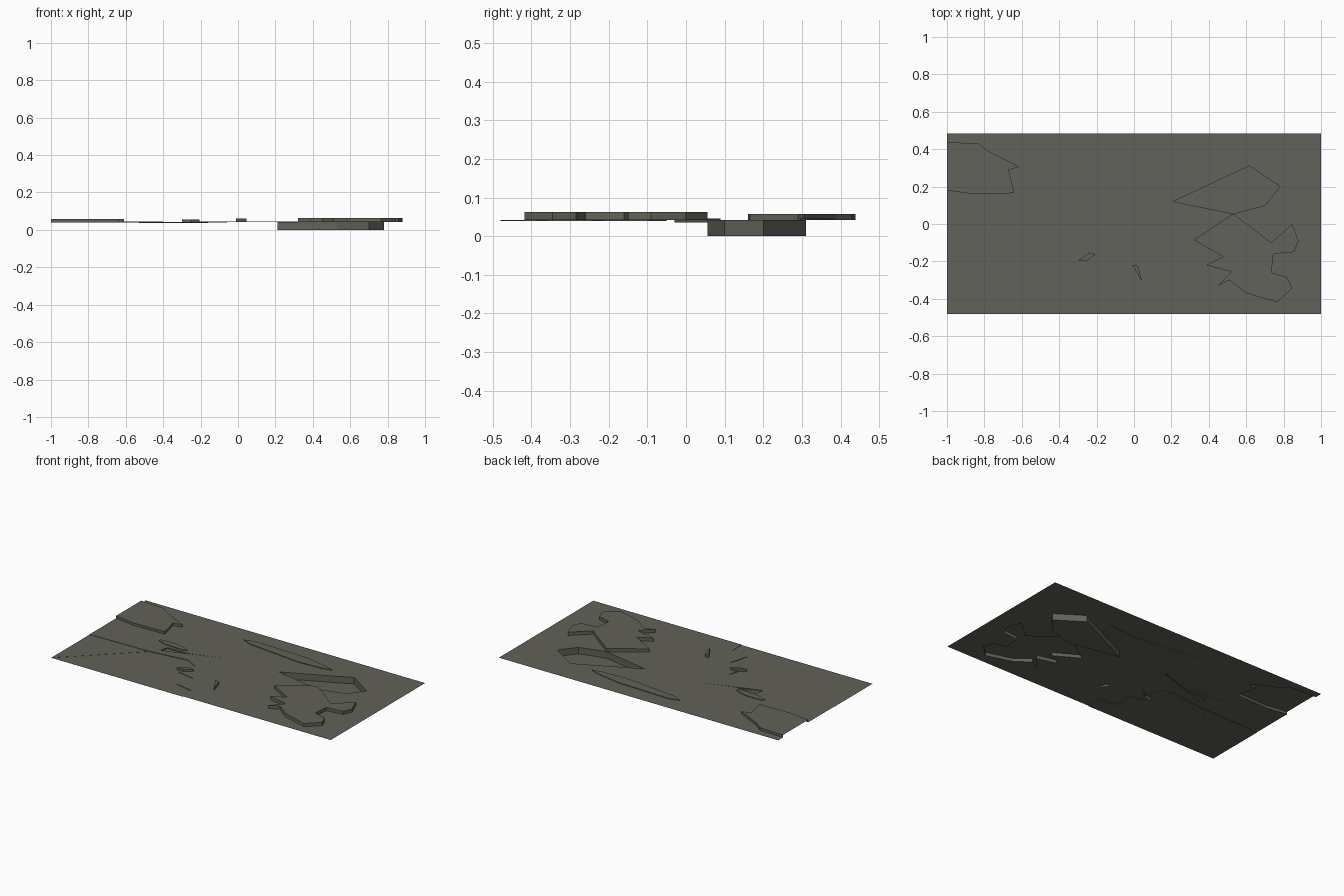
import bpy, bmesh, math
from mathutils import Vector
from mathutils.geometry import delaunay_2d_cdt

if "Cube" in bpy.data.objects:
    bpy.data.objects.remove(bpy.data.objects["Cube"])

# one flat stone colour
stone = bpy.data.materials.new("grey_stone")
stone.diffuse_color = (0.12, 0.122, 0.1, 1)
stone.use_nodes = True
stone.node_tree.nodes["Principled BSDF"].inputs["Base Color"].default_value = stone.diffuse_color


def zigzag(start, end, count, size):
    """Jagged crack line between two points."""
    a, b = Vector(start), Vector(end)
    side = (b - a).orthogonal().normalized() * size
    return [a.lerp(b, i / count) + side * (0 if i in (0, count) else (-1) ** i)
            for i in range(count + 1)]


def flake(x, y, rx, ry, tilt, sides):
    """Thin irregular chip, longer than wide."""
    pts = []
    for i in range(sides):
        t = math.tau * i / sides
        u, v = rx * math.cos(t), ry * math.sin(t) * (1 - 0.2 * (i % 2))
        pts.append((x + u, y + v + tilt * u))
    return pts


# cracked ground: (name, height, outline); later parts sit over earlier ones
ground = [(x, y) for x, y in ((-1, -.48), (1, -.48), (1, .485), (-1, .485))]
front = [(-1, -.48)] + zigzag((-.06, -.48), (-.32, -.05), 6, .045) + [(-.58, -.08)]
right_slab = [(.32, -.085), (.475, -.175), (.385, -.22), (.52, -.255), (.45, -.33),
              (.51, -.3), (.6, -.37), (.765, -.418), (.845, -.345), (.82, -.285),
              (.735, -.26), (.745, -.16), (.855, -.15), (.88, -.09), (.845, 0),
              (.735, -.1), (.53, .055)]
left_slab = [(-1, .18), (-.86, .16), (-.64, .165), (-.67, .29), (-.61, .305),
             (-.78, .39), (-.83, .43), (-1, .438)]
parts = [
    ("ground_sheet", 0.042, ground),
    ("front_sunken_slab", 0.039, front),
    ("left_sunken_slab", 0.040, [(-1, -.48), (-.58, -.08), (-1, -.09)]),
    ("middle_crack", 0.036, [(-.53, -.03), (-.16, .09), (-.37, .025), (-.52, .02)]),
    ("thin_flake", 0.046, flake(-.51, .066, .11, .025, -.1, 9)),
    ("back_flake", 0.046, flake(.12, .34, .33, .04, -.07, 10)),
    ("left_raised_slab", 0.058, left_slab),
    ("small_chip", 0.055, [(-.3, -.195), (-.25, -.195), (-.205, -.162), (-.24, -.155)]),
    ("pointed_chip", 0.06, [(-.01, -.218), (.045, -.31), (.02, -.222)]),
    ("right_pit", 0.0, [(.21, .12), (.53, .055), (.7, .1), (.78, .2), (.615, .31)]),
    ("right_raised_slab", 0.063, right_slab),
]

# cut the sheet along all outlines
points, loops = [], []
for name, height, outline in parts:
    loops.append(list(range(len(points), len(points) + len(outline))))
    points += [Vector(p) for p in outline]
verts, edges, faces, ov, oe, origin = delaunay_2d_cdt(points, [], loops, 0, 1e-5)

owner, cells = {}, []
for face, ids in zip(faces, origin):
    if not ids:
        continue
    face = list(face)
    a, b, c = (verts[i] for i in face)
    if (b - a).cross(c - a) < 0:
        face.reverse()
    region = max(ids)
    cells.append((face, region))
    for i in range(len(face)):
        owner[(face[i - 1], face[i])] = region

meshes = [bmesh.new() for p in parts]


def add_face(region, corners):
    bm = meshes[region]
    bm.faces.new([bm.verts.new(c) for c in corners])


# level tops, and an upright wall wherever the height drops
for face, region in cells:
    z = parts[region][1]
    add_face(region, [(*verts[i], z) for i in face])
    for i in range(len(face)):
        a, b = face[i - 1], face[i]
        other = owner.get((b, a))
        if other is not None and parts[other][1] < z:
            low = parts[other][1]
            add_face(max(region, other), [(*verts[a], low), (*verts[b], low),
                                          (*verts[b], z), (*verts[a], z)])

for (name, height, outline), bm in zip(parts, meshes):
    bmesh.ops.remove_doubles(bm, verts=bm.verts[:], dist=1e-5)
    mesh = bpy.data.meshes.new(name)
    bm.to_mesh(mesh)
    bm.free()
    mesh.materials.append(stone)
    bpy.context.collection.objects.link(bpy.data.objects.new(name, mesh))
